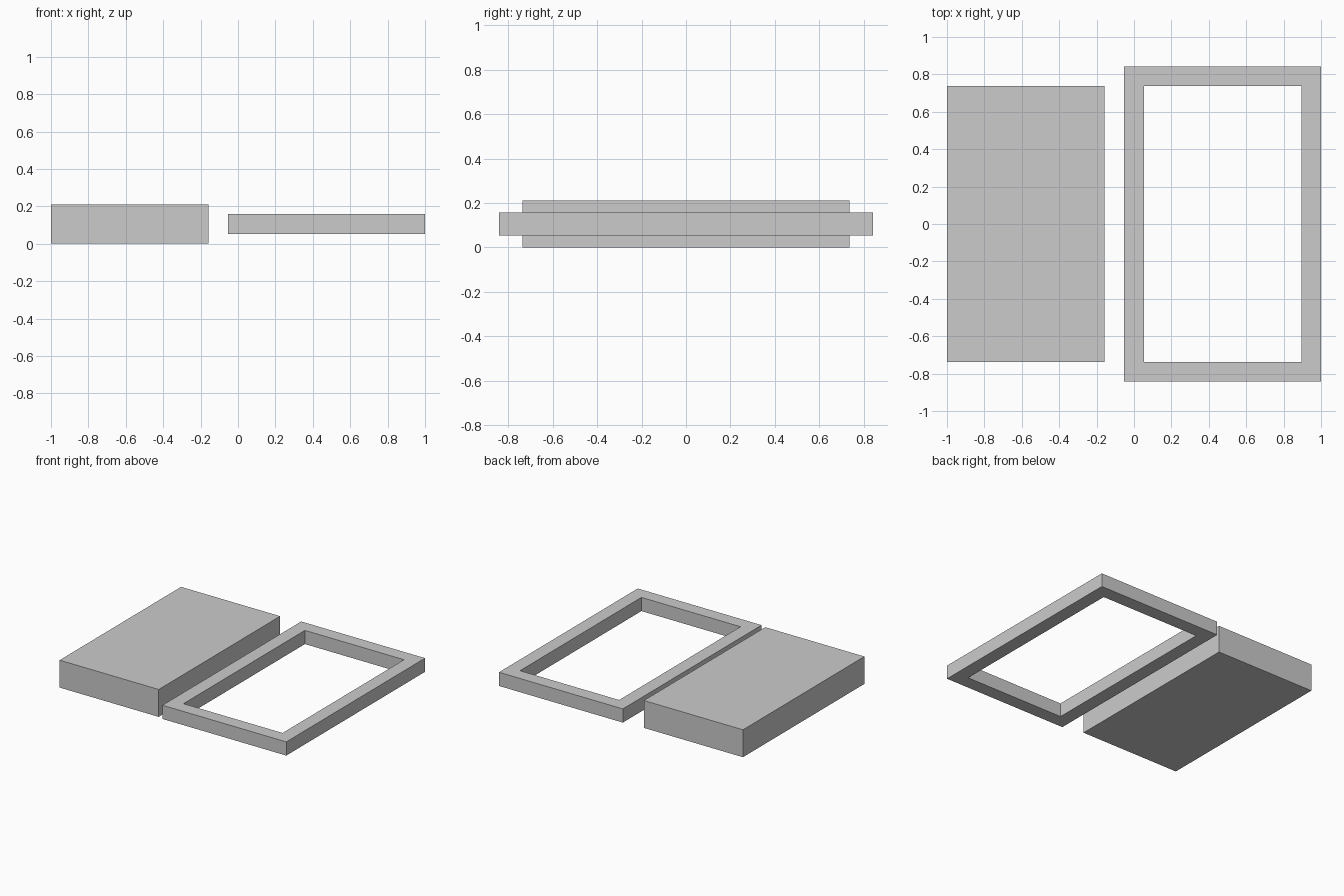
import bpy, bmesh

if "Cube" in bpy.data.objects:
    bpy.data.objects.remove(bpy.data.objects["Cube"])

U = 1 / 19  # modular unit


def make_object(name, bm):
    bmesh.ops.recalc_face_normals(bm, faces=bm.faces)
    mesh = bpy.data.meshes.new(name)
    bm.to_mesh(mesh)
    bm.free()
    obj = bpy.data.objects.new(name, mesh)
    bpy.context.collection.objects.link(obj)
    return obj


def rect(bm, x0, x1, y, z):
    return [bm.verts.new((a * U, b * U, z * U))
            for a, b in ((x0, -y), (x1, -y), (x1, y), (x0, y))]


def bridge(bm, a, b):
    for i in range(4):
        j = (i + 1) % 4
        bm.faces.new((a[i], a[j], b[j], b[i]))


# Solid slab
bm = bmesh.new()
low, high = rect(bm, -19, -3, 14, 0), rect(bm, -19, -3, 14, 4)
bm.faces.new(low)
bm.faces.new(high)
bridge(bm, low, high)
make_object("slab", bm)

# Open rectangular frame, floating at the slab's mid height
bm = bmesh.new()
loops = [rect(bm, -1, 19, 16, 1), rect(bm, -1, 19, 16, 3),
         rect(bm, 1, 17, 14, 3), rect(bm, 1, 17, 14, 1)]
for i in range(4):
    bridge(bm, loops[i], loops[(i + 1) % 4])
make_object("frame", bm)
